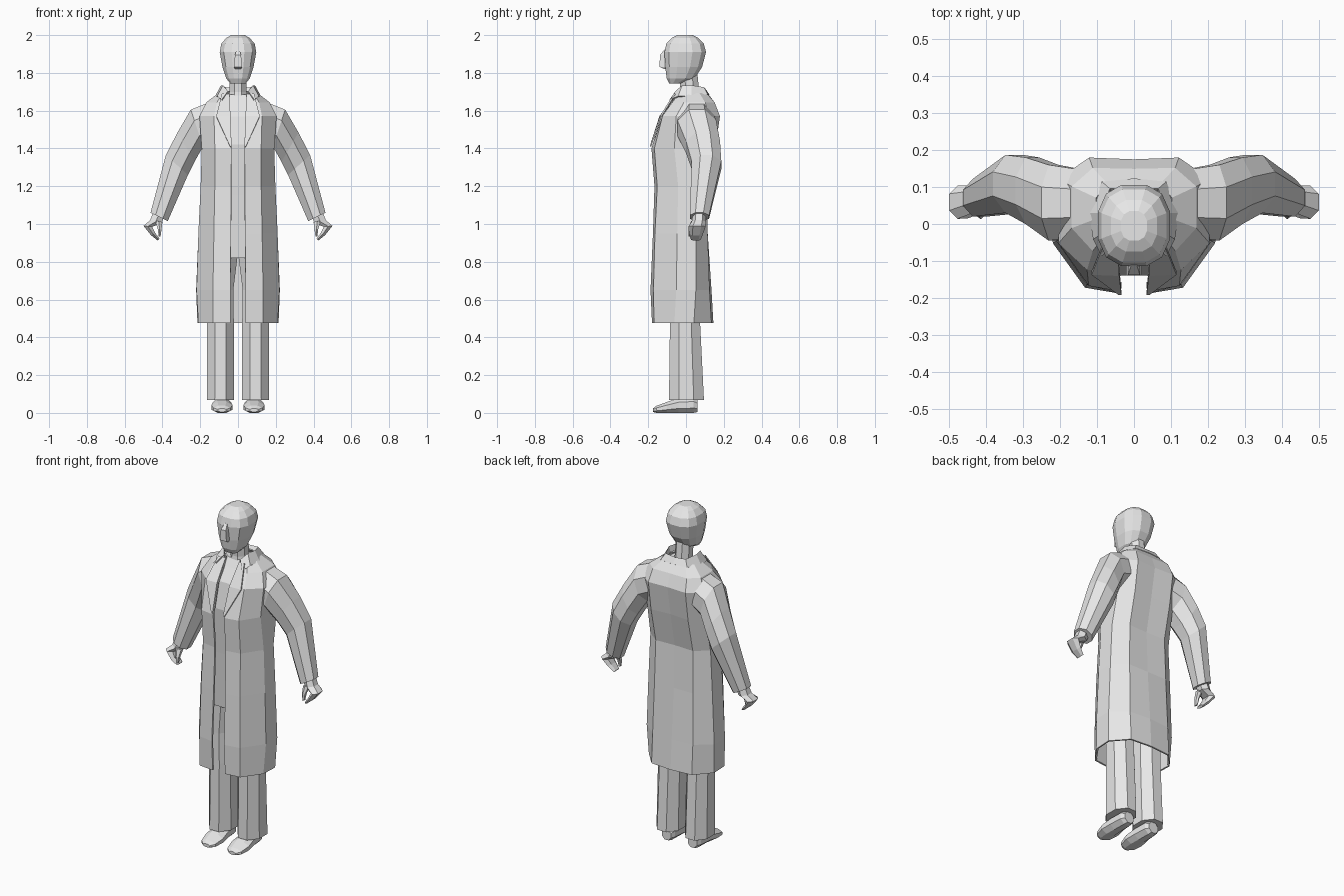
import bpy, bmesh, math
from mathutils import Vector

grey = bpy.data.materials.new("plain grey")
grey.diffuse_color = (0.8, 0.8, 0.8, 1)


def ring(c, u, v, n=8, boxy=1.0):
    """Closed loop round c with half axes u and v; boxy < 1 squares it off."""
    c, u, v = Vector(c), Vector(u), Vector(v)
    pts = []
    for i in range(n):
        a = 2 * math.pi * (i + 0.5) / n
        f = lambda t: math.copysign(abs(t) ** boxy, t)
        k = 1 / f(math.cos(math.pi / n))
        pts.append(c + u * f(math.cos(a)) * k + v * f(math.sin(a)) * k)
    return pts


def loft(name, rows, closed=True, mirror=False, thick=0):
    """Skin a list of point rows; closed rows get end caps."""
    bm = bmesh.new()
    vs = [[bm.verts.new(p) for p in row] for row in rows]
    n = len(rows[0])
    for a, b in zip(vs, vs[1:]):
        for i in range(n if closed else n - 1):
            j = (i + 1) % n
            bm.faces.new((a[i], a[j], b[j], b[i]))
    if closed:
        bm.faces.new(vs[0])
        bm.faces.new(vs[-1])
    bmesh.ops.recalc_face_normals(bm, faces=bm.faces)
    me = bpy.data.meshes.new(name)
    bm.to_mesh(me)
    bm.free()
    me.materials.append(grey)
    ob = bpy.data.objects.new(name, me)
    bpy.context.collection.objects.link(ob)
    if mirror:
        ob.modifiers.new("mirror", 'MIRROR').merge_threshold = 0.002
    if thick:
        s = ob.modifiers.new("thickness", 'SOLIDIFY')
        s.thickness, s.offset = thick, 0
    return ob


def level(z, x0, x1, y0, y1, n=8, boxy=1.0):
    """Horizontal ring filling a box."""
    return ring(((x0 + x1) / 2, (y0 + y1) / 2, z),
                ((x1 - x0) / 2, 0, 0), (0, (y1 - y0) / 2, 0), n, boxy)


def limb(outer, inner, y0, y1, n=8):
    """Tilted ring between an outer and an inner (x, z) point."""
    o, i = Vector((outer[0], 0, outer[1])), Vector((inner[0], 0, inner[1]))
    c = (o + i) / 2
    c.y = (y0 + y1) / 2
    return ring(c, (o - i) / 2, (0, (y1 - y0) / 2, 0), n)


# head, nose and neck
loft("head", [level(z, -w, w, y0, y1, 12, 0.8) for z, w, y0, y1 in (
    (1.743, .040, -.088, -.03), (1.77, .062, -.102, .045), (1.83, .082, -.110, .085),
    (1.91, .097, -.114, .106), (1.955, .088, -.104, .094), (1.985, .062, -.075, .065),
    (2.0, .035, -.045, .035))])
loft("nose", [level(z, -w, w, y0, -.09, 4) for z, w, y0 in (
    (1.82, .016, -.115), (1.832, .022, -.14), (1.895, .016, -.138), (1.925, .008, -.112))])
loft("neck", [level(1.64, -.055, .055, -.04, .08), level(1.70, -.045, .045, -.03, .07),
              level(1.80, -.045, .045, -.035, .06)])

# shirt under the coat
loft("shirt", [level(z, -w, w, y0, y1, 8, 0.8) for z, w, y0, y1 in (
    (.82, .16, -.10, .08), (1.15, .15, -.12, .07), (1.42, .15, -.14, .11),
    (1.57, .14, -.11, .13), (1.64, .11, -.06, .12), (1.685, .08, -.03, .09))])

# long coat, half outline from front edge to back centre at each height
coat = (
    (.475, (.04, -.175), (.13, -.165), (.205, -.06), (.21, .04), (.13, .13), (0, .14)),
    (.65, (.04, -.183), (.13, -.168), (.215, -.05), (.217, .05), (.13, .12), (0, .13)),
    (.95, (.037, -.17), (.125, -.16), (.205, -.045), (.205, .05), (.125, .11), (0, .11)),
    (1.2, (.035, -.162), (.12, -.148), (.193, -.04), (.193, .05), (.12, .105), (0, .10)),
    (1.4, (.035, -.178), (.12, -.163), (.187, -.06), (.187, .09), (.12, .15), (0, .14)),
    (1.57, (.04, -.125), (.125, -.12), (.20, -.05), (.20, .12), (.12, .175), (0, .17)),
    (1.64, (.043, -.07), (.11, -.07), (.165, -.01), (.165, .10), (.11, .148), (0, .145)),
    (1.69, (.05, -.035), (.08, -.03), (.10, .015), (.10, .07), (.07, .105), (0, .11)))
loft("coat", [[(x, y, r[0]) for x, y in r[1:]] for r in coat],
     closed=False, mirror=True, thick=.01)

# turned collar and lapels
loft("collar", [
    [(.05, -.05, 1.685), (.075, -.02, 1.70), (.085, .03, 1.70), (.065, .085, 1.70), (0, .09, 1.70)],
    [(.055, -.055, 1.70), (.08, -.02, 1.73), (.09, .03, 1.73), (.065, .095, 1.72), (0, .10, 1.715)],
    [(.085, -.085, 1.655), (.108, -.04, 1.675), (.118, .03, 1.675), (.085, .112, 1.685), (0, .12, 1.685)]],
     closed=False, mirror=True, thick=.008)
loft("lapel", [
    [(.045, -.05, 1.685), (.085, -.06, 1.69)],
    [(.04, -.137, 1.57), (.115, -.134, 1.57)],
    [(.034, -.188, 1.41), (.042, -.188, 1.41)]],
     closed=False, mirror=True, thick=.008)

# sleeves
loft("sleeve", [
    limb((.10, 1.665), (.10, 1.45), -.03, .14),
    limb((.25, 1.605), (.185, 1.41), -.045, .16),
    limb((.32, 1.485), (.23, 1.33), .0, .18),
    limb((.382, 1.365), (.265, 1.26), .03, .187),
    limb((.463, 1.06), (.372, 1.015), .02, .122)], mirror=True)

# hands
loft("hand", [
    limb((.45, 1.06), (.39, 1.04), .04, .10, 6),
    limb((.465, 1.02), (.405, 1.005), .035, .10, 6),
    limb((.50, .99), (.455, .985), .02, .098, 6),
    limb((.46, .94), (.44, .955), .02, .085, 6),
    limb((.425, .912), (.415, .922), .03, .075, 6)], mirror=True)
loft("thumb", [
    limb((.44, 1.02), (.40, 1.01), .03, .07, 6),
    limb((.425, .975), (.405, .97), .015, .045, 6),
    limb((.42, .935), (.41, .935), .015, .035, 6)], mirror=True)

# trouser legs
loft("trouser_leg", [level(z, x0, x1, y0, y1) for z, x0, x1, y0, y1 in (
    (.068, .022, .165, -.09, .095), (.47, .022, .163, -.085, .075),
    (.65, .025, .165, -.085, .075), (.85, 0, .165, -.09, .08))], mirror=True)

# shoes, skinned from heel to toe
loft("shoe", [ring((.085, y, (z0 + z1) / 2), (w, 0, 0), (0, 0, (z1 - z0) / 2)) for y, w, z0, z1 in (
    (.062, .03, .005, .07), (.04, .042, 0, .085), (-.04, .048, 0, .08),
    (-.10, .056, 0, .058), (-.155, .045, 0, .038), (-.175, .022, .005, .024))], mirror=True)
